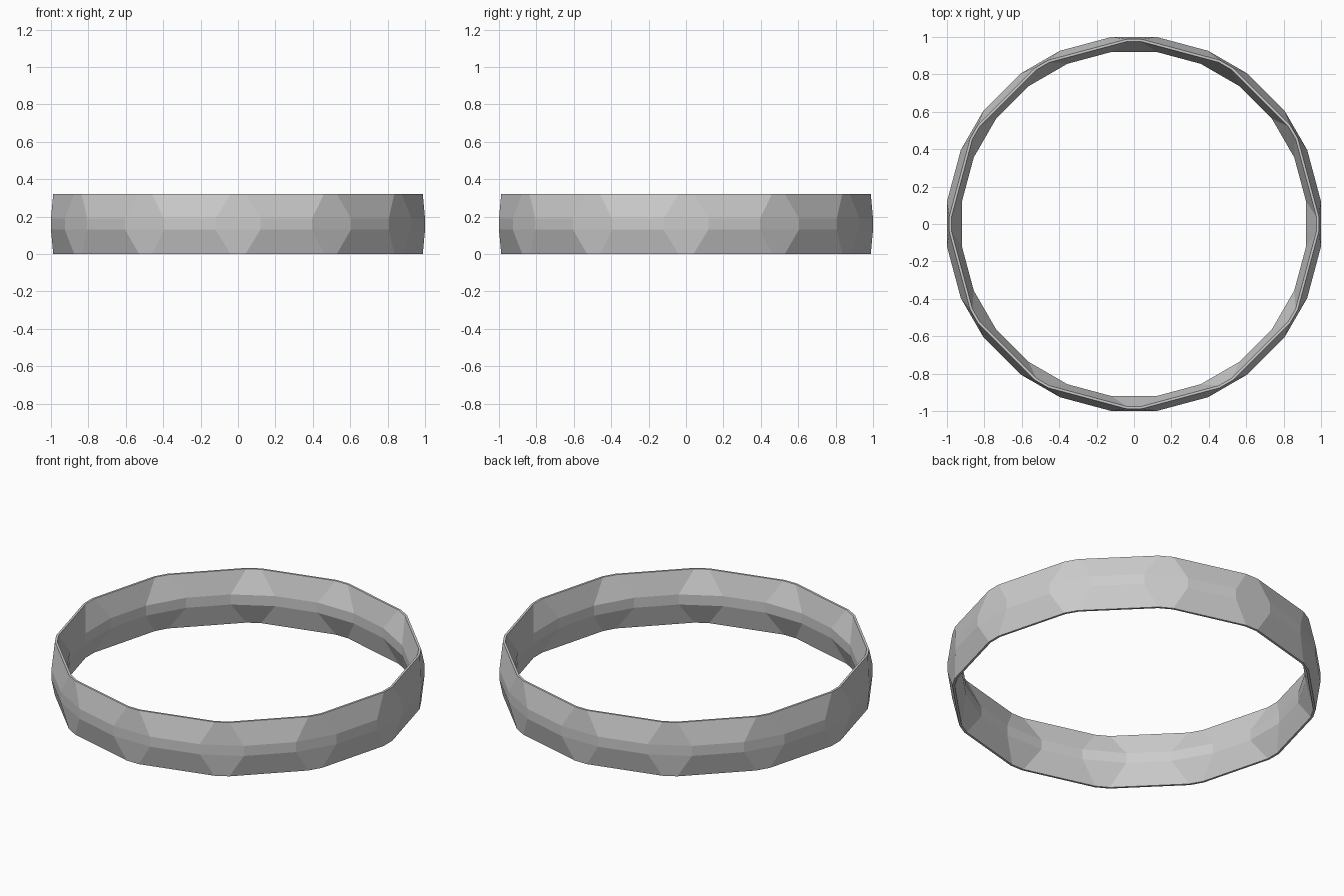
import bpy, bmesh
from math import cos, sin, pi

if "Cube" in bpy.data.objects:
    bpy.data.objects.remove(bpy.data.objects["Cube"])

SIDES = 12

# Closed cross-section: (apothem of small facet, half width of small facet, z)
profile = [
    (0.988, 0.04, 0.0), (1.0, 0.12, 0.13), (1.0, 0.12, 0.19), (0.988, 0.04, 0.32),
    (0.975, 0.04, 0.32), (0.92, 0.12, 0.19), (0.92, 0.12, 0.13), (0.975, 0.04, 0.0),
]


def ring(bm, apothem, half, z):
    """24-point loop: narrow facets every 30 degrees joined by wider ones."""
    verts = []
    for i in range(SIDES):
        a = 2 * pi * i / SIDES
        for t in (-half, half):
            verts.append(bm.verts.new((apothem * cos(a) - t * sin(a),
                                       apothem * sin(a) + t * cos(a), z)))
    return verts


# Faceted bangle band
bm = bmesh.new()
loops = [ring(bm, *p) for p in profile]
for k, lower in enumerate(loops):
    upper = loops[(k + 1) % len(loops)]
    for i in range(len(lower)):
        j = (i + 1) % len(lower)
        bm.faces.new((lower[i], lower[j], upper[j], upper[i]))
bmesh.ops.recalc_face_normals(bm, faces=bm.faces)

mesh = bpy.data.meshes.new("faceted_bangle")
bm.to_mesh(mesh)
bm.free()
bangle = bpy.data.objects.new("faceted_bangle", mesh)
bpy.context.collection.objects.link(bangle)
